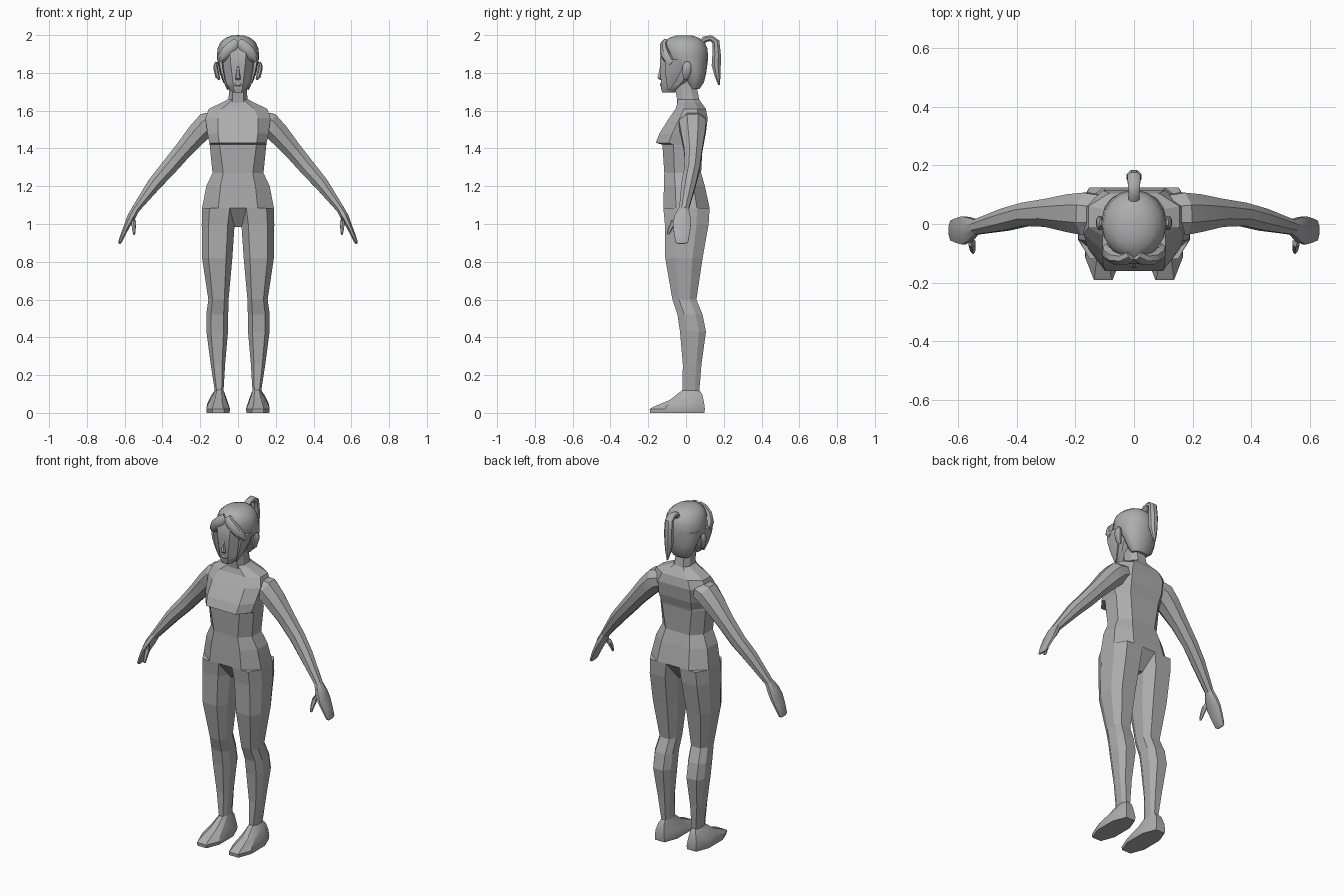
import bpy, bmesh, math
from mathutils import Vector

grey = bpy.data.materials.new("plain grey")
grey.diffuse_color = (0.42, 0.42, 0.42, 1)


def loft(name, rings, mirror=False, angle=0):
    """Skin a list of equal-length point rings and cap both ends."""
    bm = bmesh.new()
    loops = [[bm.verts.new(p) for p in r] for r in rings]
    n = len(loops[0])
    for a, b in zip(loops, loops[1:]):
        for i in range(n):
            j = (i + 1) % n
            bm.faces.new((a[i], a[j], b[j], b[i]))
    bm.faces.new(loops[0][::-1])
    bm.faces.new(loops[-1])
    bmesh.ops.recalc_face_normals(bm, faces=bm.faces)
    me = bpy.data.meshes.new(name)
    bm.to_mesh(me)
    bm.free()
    ob = bpy.data.objects.new(name, me)
    bpy.context.collection.objects.link(ob)
    me.materials.append(grey)
    if mirror:
        ob.modifiers.new("mirror", 'MIRROR')
    if angle:
        bpy.ops.object.select_all(action='DESELECT')
        ob.select_set(True)
        bpy.context.view_layer.objects.active = ob
        bpy.ops.object.shade_smooth_by_angle(angle=math.radians(angle))
    return ob


def level(z, x0, x1, yf, yb, f=0.58, drop=0.0):
    """Horizontal eight-sided ring; drop lowers the front edge."""
    cx, h = (x0 + x1) / 2, (x1 - x0) / 2
    cy, d = (yf + yb) / 2, (yb - yf) / 2
    pts = [(f, -1), (1, -.45), (1, .45), (f, 1), (-f, 1), (-1, .45), (-1, -.45), (-f, -1)]
    return [(cx + h * u, cy + d * v, z + drop * v) for u, v in pts]


def body(z, h, yf, yb, f=0.58, drop=0.0):
    return level(z, -h, h, yf, yb, f, drop)


def dome(z, h, yf, yb, n=16):
    """Horizontal round ring."""
    return [(h * math.cos(2 * math.pi * i / n),
             (yf + yb) / 2 + (yb - yf) / 2 * math.sin(2 * math.pi * i / n), z)
            for i in range(n)]


def limb(path, n=8):
    """Rings across a path; each entry is (x, y, z, width, depth).
    Depth runs along the side axis nearest to y."""
    rings = []
    for k, (x, y, z, w, d) in enumerate(path):
        a = Vector(path[max(k - 1, 0)][:3])
        b = Vector(path[min(k + 1, len(path) - 1)][:3])
        t = (b - a).normalized()
        if abs(t.x) < 1e-4:
            u = Vector((1, 0, 0))
        else:
            u = Vector((0, 1, 0)).cross(t).normalized()
        v = t.cross(u).normalized()
        rings.append([Vector((x, y, z)) + u * w * math.cos(2 * math.pi * (i + .5) / n)
                      + v * d * math.sin(2 * math.pi * (i + .5) / n) for i in range(n)])
    return rings


# torso, crotch to neck base
loft("torso", [
    body(.985, .035, -.045, .05), body(1.085, .19, -.12, .125, .55),
    body(1.20, .168, -.117, .10, .55), body(1.27, .135, -.115, .08),
    body(1.42, .15, -.125, .088, .65), body(1.43, .152, -.16, .09, .65),
    body(1.48, .162, -.14, .105, .65), body(1.56, .172, -.09, .115, .62),
    body(1.61, .155, -.055, .105, .55), body(1.645, .08, -.045, .08, .55),
    body(1.66, .055, -.045, .07, .55)])

# neck
loft("neck", [body(1.62, .058, -.045, .078), body(1.66, .05, -.048, .07),
              body(1.72, .047, -.058, .058), body(1.80, .047, -.06, .045)], angle=25)

# legs
loft("legs", [
    level(1.085, .005, .19, -.12, .125), level(1.0, .018, .192, -.112, .12),
    level(.82, .03, .19, -.11, .088), level(.60, .05, .157, -.072, .055),
    level(.52, .052, .168, -.045, .088), level(.43, .053, .167, -.032, .106),
    level(.26, .068, .145, -.017, .082), level(.11, .077, .122, -.018, .07),
    level(.06, .073, .13, -.02, .075)], mirror=True)

# feet with a thin sole
loft("feet", [
    level(.0, .045, .165, -.19, .097, .5), level(.02, .042, .168, -.192, .10, .5),
    level(.045, .052, .162, -.175, .095, .5, drop=.014),
    level(.085, .066, .142, -.085, .085, .5, drop=.016),
    level(.12, .077, .122, -.02, .07, .55)], mirror=True, angle=25)

# arms down to the wrists
loft("arms", limb([
    (.09, .03, 1.555, .05, .07), (.165, .035, 1.528, .068, .078),
    (.212, .037, 1.48, .062, .07), (.29, .038, 1.39, .051, .052),
    (.37, .033, 1.295, .046, .043), (.44, .015, 1.215, .04, .041),
    (.545, -.012, 1.075, .022, .027)]), mirror=True, angle=30)

# mitten hands and thumbs
loft("hands", limb([
    (.538, -.01, 1.085, .022, .027), (.563, -.018, 1.04, .024, .045),
    (.583, -.022, 1.0, .018, .052), (.606, -.022, .95, .014, .045),
    (.625, -.022, .905, .010, .036), (.629, -.022, .896, .005, .022)]),
    mirror=True, angle=30)
loft("thumbs", limb([
    (.553, -.035, 1.05, .015, .02), (.553, -.065, 1.01, .014, .017),
    (.551, -.085, .975, .011, .012), (.55, -.096, .945, .006, .007)], 6),
    mirror=True, angle=30)

# head with chin, cheeks and forehead
loft("head", [
    body(1.695, .028, -.125, -.06, .6), body(1.715, .045, -.132, -.035, .5),
    body(1.75, .064, -.133, .02, .42), body(1.80, .078, -.135, .07, .42),
    body(1.85, .086, -.137, .09, .45), body(1.90, .085, -.136, .095, .5),
    body(1.94, .075, -.12, .08, .5)], angle=35)

# nose and lips
loft("nose", [body(1.762, .012, -.137, -.12), body(1.774, .014, -.151, -.12),
              body(1.80, .009, -.145, -.12), body(1.835, .006, -.137, -.12)], angle=40)
loft("lips", [body(1.728, .012, -.133, -.12), body(1.737, .02, -.139, -.12),
              body(1.747, .012, -.135, -.12)], angle=40)

# ears
loft("ears", limb([
    (.098, -.002, 1.765, .007, .010), (.108, .0, 1.78, .013, .018),
    (.117, .004, 1.82, .014, .026), (.118, .006, 1.845, .011, .022),
    (.114, .006, 1.858, .005, .012)]), mirror=True, angle=40)

# hair at the back of the head, then the cap over the skull
loft("back_hair", [
    dome(1.715, .052, .02, .072), dome(1.75, .078, .0, .095),
    dome(1.80, .098, -.015, .107), dome(1.85, .107, -.06, .114),
    dome(1.88, .108, -.06, .115)], angle=35)
loft("hair_cap", [
    dome(1.845, .107, -.095, .114), dome(1.89, .112, -.115, .117),
    dome(1.93, .108, -.122, .113), dome(1.963, .093, -.115, .098),
    dome(1.985, .067, -.09, .07), dome(1.997, .035, -.055, .035),
    dome(1.999, .01, -.025, .005)], angle=35)

# side locks framing the face
loft("side_locks", [
    level(1.71, .05, .058, -.098, -.085), level(1.76, .066, .08, -.105, -.05),
    level(1.82, .076, .098, -.112, -.02), level(1.87, .08, .107, -.11, .0)],
    mirror=True, angle=35)

# parted fringe sweeping to both temples
loft("fringe", limb([
    (.007, -.105, 1.962, .024, .020), (.03, -.118, 1.942, .030, .022),
    (.06, -.115, 1.912, .032, .025), (.086, -.098, 1.878, .026, .026),
    (.098, -.075, 1.85, .012, .016)]), mirror=True, angle=40)

# ponytail arching out of the crown
loft("ponytail", limb([
    (0, .075, 1.955, .020, .018), (0, .10, 1.978, .020, .018),
    (0, .132, 1.984, .022, .017), (0, .158, 1.965, .025, .021),
    (0, .162, 1.90, .027, .024), (0, .160, 1.84, .026, .026),
    (0, .168, 1.78, .016, .016), (0, .175, 1.735, .004, .004)]), angle=40)
